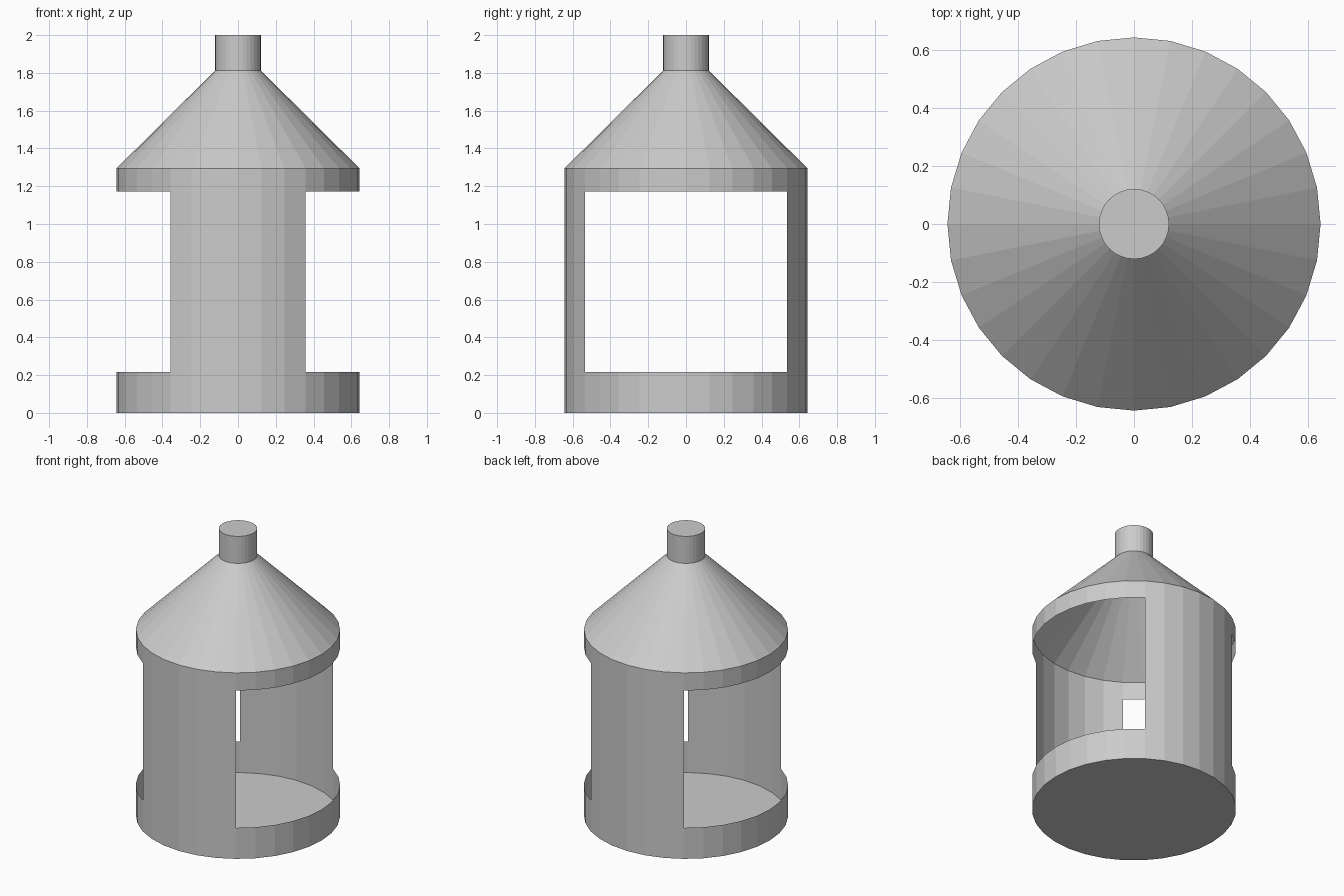
import bpy, bmesh
from math import sin, cos, pi

if "Cube" in bpy.data.objects:
    bpy.data.objects.remove(bpy.data.objects["Cube"])

SIDES = 32
R_BODY, R_KNOB = 0.644, 0.121


def lathe(name, profile, skip=None, cap_bottom=False, cap_top=False):
    """Spin (radius, z) points into a flat-faced shell; skip(row, side) leaves openings."""
    bm = bmesh.new()
    rings = [[bm.verts.new((r * cos(2 * pi * i / SIDES), r * sin(2 * pi * i / SIDES), z))
              for i in range(SIDES)] for r, z in profile]
    for row, (low, high) in enumerate(zip(rings, rings[1:])):
        for i in range(SIDES):
            if skip and skip(row, i):
                continue
            j = (i + 1) % SIDES
            bm.faces.new((low[i], low[j], high[j], high[i]))
    if cap_bottom:
        bm.faces.new(rings[0][::-1])
    if cap_top:
        bm.faces.new(rings[-1])
    mesh = bpy.data.meshes.new(name)
    bm.to_mesh(mesh)
    bm.free()
    obj = bpy.data.objects.new(name, mesh)
    bpy.context.collection.objects.link(obj)
    return obj


def is_window(row, side):
    # ten sides open around +x and ten around -x, in the middle row only
    return row == 1 and (side + 5) % 16 < 10


# Thin drum with floor, sill band, two wide openings and top band
lathe("lantern_body",
      [(R_BODY, 0), (R_BODY, 0.216), (R_BODY, 1.171), (R_BODY, 1.294)],
      skip=is_window, cap_bottom=True)

# Hollow conical roof
lathe("roof", [(R_BODY, 1.294), (R_KNOB, 1.812)])

# Chimney knob on top
lathe("roof_knob", [(R_KNOB, 1.812), (R_KNOB, 2.0)], cap_top=True)
